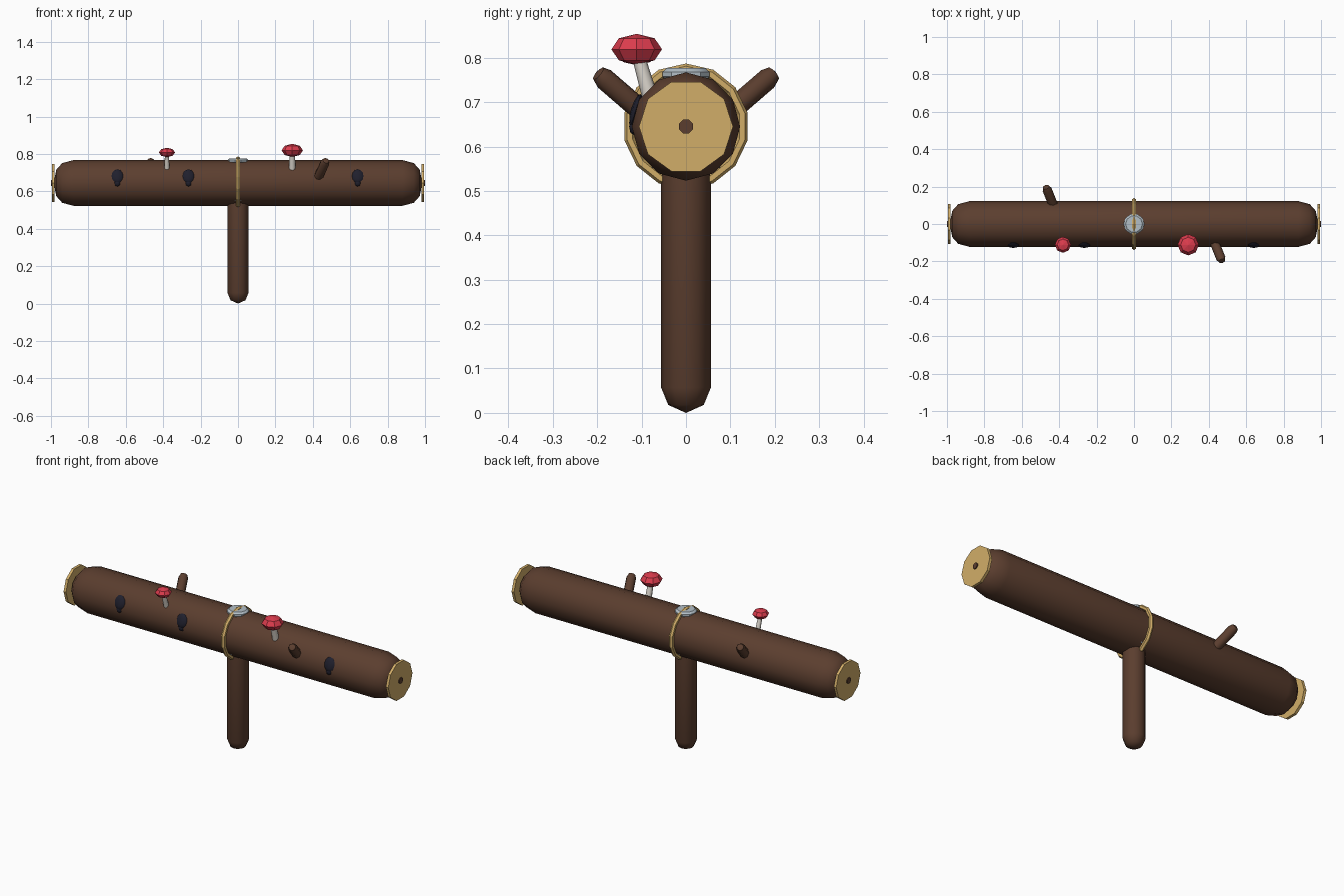
import bpy, bmesh, math
from mathutils import Vector, Matrix

if "Cube" in bpy.data.objects:
    bpy.data.objects.remove(bpy.data.objects["Cube"])


def mat(name, r, g, b):
    m = bpy.data.materials.new(name)
    m.diffuse_color = (r, g, b, 1)
    m.use_nodes = True
    m.node_tree.nodes["Principled BSDF"].inputs["Base Color"].default_value = m.diffuse_color
    return m


BARK = mat("bark_brown", 0.105, 0.048, 0.028)
WOOD = mat("cut_wood_tan", 0.64, 0.42, 0.14)
NAVY = mat("knot_navy", 0.014, 0.014, 0.026)
STEEL = mat("pale_steel", 0.45, 0.52, 0.57)
RED = mat("mushroom_red", 0.72, 0.045, 0.075)
CREAM = mat("stem_cream", 0.70, 0.66, 0.60)


def finish(name, bm, material, smooth):
    bmesh.ops.recalc_face_normals(bm, faces=bm.faces)
    me = bpy.data.meshes.new(name)
    bm.to_mesh(me)
    bm.free()
    me.materials.append(material)
    ob = bpy.data.objects.new(name, me)
    bpy.context.collection.objects.link(ob)
    if smooth:
        bpy.ops.object.select_all(action='DESELECT')
        ob.select_set(True)
        bpy.context.view_layer.objects.active = ob
        bpy.ops.object.shade_smooth_by_angle(angle=math.radians(smooth))
    return ob


def lathe(name, profile, segs, material, matrix=Matrix(), smooth=0, turn=0.0):
    """Revolve (radius, height) points around local z, then place."""
    bm = bmesh.new()
    rings = []
    for r, h in profile:
        n = 1 if r == 0 else segs
        rings.append([bm.verts.new(matrix @ Vector((
            r * math.cos(turn + math.tau * i / segs),
            r * math.sin(turn + math.tau * i / segs), h))) for i in range(n)])
    for a, b in zip(rings, rings[1:]):
        for i in range(segs):
            q = [a[i % len(a)], a[(i + 1) % len(a)],
                 b[(i + 1) % len(b)], b[i % len(b)]]
            bm.faces.new(list(dict.fromkeys(q)))
    for ring in (rings[0], rings[-1]):
        if len(ring) > 1:
            bm.faces.new(ring)
    return finish(name, bm, material, smooth)


def between(p, q):
    """Matrix taking local z from point p towards q; also the length."""
    p, q = Vector(p), Vector(q)
    d = q - p
    return Matrix.Translation(p) @ d.to_track_quat('Z', 'Y').to_matrix().to_4x4(), d.length


def blob(name, centre, size, material, segs=8, rings=4, smooth=0, rot=Matrix()):
    m = Matrix.Translation(centre) @ rot @ Matrix.Diagonal((*size, 1))
    pts = [(0 if k in (0, rings) else math.sin(math.pi * k / rings),
            -math.cos(math.pi * k / rings)) for k in range(rings + 1)]
    return lathe(name, pts, segs, material, m, smooth)


Z = 0.645
ALONG_X = Matrix.Translation((0, 0, Z)) @ Matrix.Rotation(math.pi / 2, 4, 'Y')

# Log with rounded ends
half = [(0.122, 0.88), (0.106, 0.94), (0.07, 0.972), (0, 0.985)]
lathe("log", [(r, -h) for r, h in reversed(half)] + half, 12, BARK, ALONG_X, 50)

# Post
lathe("post", [(0, 0.0), (0.04, 0.018), (0.056, 0.057), (0.056, 0.56), (0, 0.60)],
      12, BARK, smooth=50)

# Cut end plates with dark centres
for side, label in ((-1, "left"), (1, "right")):
    lathe(label + "_cut_end", [(0.106, side * 0.980), (0.106, side * 0.995)],
          10, WOOD, ALONG_X, turn=math.pi / 2)
    lathe(label + "_end_centre", [(0.017, side * 0.985), (0.017, side * 1.0)],
          8, BARK, ALONG_X, turn=math.pi / 8)

# Band around the middle
tube = [(0.13 + 0.012 * math.cos(math.tau * k / 6),
         0.012 * math.sin(math.tau * k / 6)) for k in range(6)]
bm = bmesh.new()
loops = [[bm.verts.new(ALONG_X @ Vector((r * math.cos(math.tau * i / 14),
                                         r * math.sin(math.tau * i / 14), h)))
          for r, h in tube] for i in range(14)]
for i in range(14):
    a, b = loops[i], loops[(i + 1) % 14]
    for k in range(6):
        bm.faces.new((a[k], a[(k + 1) % 6], b[(k + 1) % 6], b[k]))
finish("band", bm, WOOD, 0)

# Pivot caps above and below
lathe("top_pivot", [(0.05, 0.752), (0.056, 0.758), (0.056, 0.768), (0.045, 0.777)],
      10, STEEL, smooth=30)
blob("bottom_pivot", (0, 0, 0.553), (0.056, 0.082, 0.014), STEEL, 10, 4, 30)

# Dark knots on the front
for i, x in enumerate((-0.645, -0.265, 0.64)):
    tilt = Matrix.Rotation(math.radians(-17), 4, 'X')
    blob(f"knot_{i + 1}", (x, -0.113, 0.682), (0.031, 0.011, 0.038), NAVY, 8, 6, 40, tilt)
    blob(f"knot_tail_{i + 1}", (x, -0.119, 0.645), (0.017, 0.009, 0.019), NAVY, 8, 4, 40)

# Mushrooms
for label, x, r, zc, h, s in (("small", -0.38, 0.043, 0.808, 0.025, 0.013),
                              ("large", 0.29, 0.057, 0.819, 0.035, 0.017)):
    m, n = between((x, -0.082, 0.715), (x, -0.109, zc - 0.01))
    lathe(label + "_mushroom_stem", [(s * 1.05, 0), (s * 0.85, n)], 8, CREAM, m, 50)
    blob(label + "_mushroom_cap", (x, -0.111, zc), (r, r, h), RED)

# Branch stubs, front right and back left
for label, k in (("front", 1), ("back", -1)):
    m, n = between((k * 0.425, -k * 0.085, 0.667), (k * 0.472, -k * 0.202, 0.768))
    lathe(label + "_branch", [(0.025, 0), (0.025, n - 0.025), (0.018, n - 0.006), (0, n)],
          8, BARK, m, 50)
